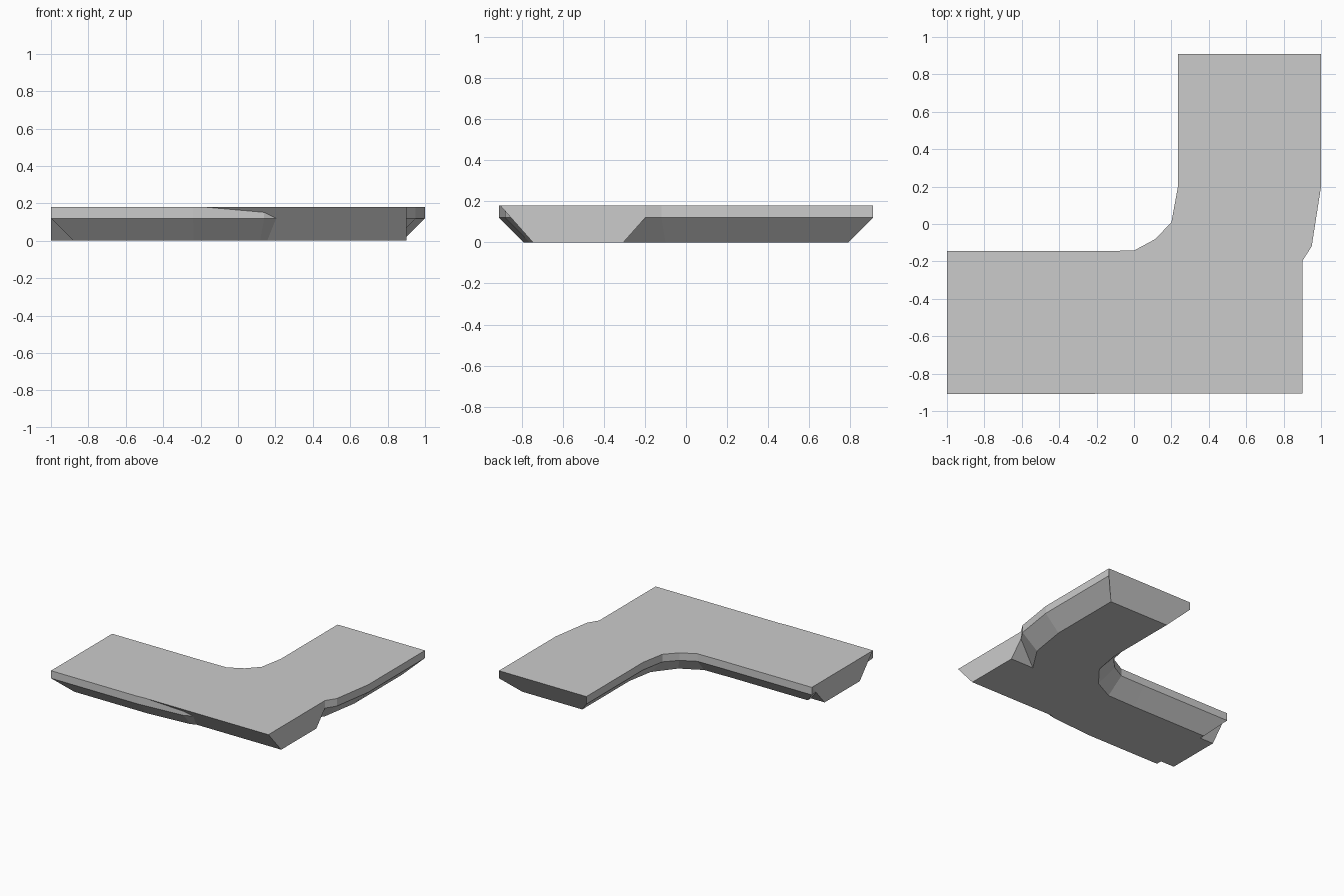
import bpy, bmesh
from mathutils import Vector

if "Cube" in bpy.data.objects:
    bpy.data.objects.remove(bpy.data.objects["Cube"])

TOP, LIP, INSET = 0.18, 0.12, 0.12


def finish(name, rings):
    """Loft closed rings of equal length and cap both ends."""
    bm = bmesh.new()
    loops = [[bm.verts.new(p) for p in ring] for ring in rings]
    n = len(loops[0])
    for a, b in zip(loops, loops[1:]):
        for i in range(n):
            j = (i + 1) % n
            bm.faces.new((a[i], a[j], b[j], b[i]))
    bm.faces.new(loops[0])
    bm.faces.new(loops[-1])
    bmesh.ops.recalc_face_normals(bm, faces=bm.faces)
    mesh = bpy.data.meshes.new(name)
    bm.to_mesh(mesh)
    bm.free()
    obj = bpy.data.objects.new(name, mesh)
    bpy.context.collection.objects.link(obj)
    return obj


# Curved slab: cross-section stations as (inner edge, outer edge)
stations = [
    ((-1.0, -0.145), (-1.0, -0.91)),
    ((-0.22, -0.145), (-0.24, -0.91)),
    ((0.0, -0.142), (0.14, -0.88)),
    ((0.115, -0.08), (0.59, -0.68)),
    ((0.2, 0.01), (0.95, -0.12)),
    ((0.235, 0.2), (1.0, 0.2)),
    ((0.235, 0.91), (1.0, 0.91)),
]
end_shift = {0: Vector((INSET, 0)), len(stations) - 1: Vector((0, -INSET))}

rings = []
for k, (inner, outer) in enumerate(stations):
    a, b = Vector(inner), Vector(outer)
    inward = (b - a).normalized() * INSET
    shift = end_shift.get(k, Vector((0, 0)))
    low_a, low_b = a + inward + shift, b - inward + shift
    rings.append([(*a, TOP), (*b, TOP), (*b, LIP),
                  (*low_b, 0), (*low_a, 0), (*a, LIP)])
finish("curved_slab", rings)

# Straight slab: plain trapezoid running the whole front
profile = [(-0.905, TOP), (-0.145, TOP), (-0.305, 0), (-0.745, 0)]
finish("straight_slab", [[(x, y, z) for y, z in profile] for x in (-1.0, 0.9)])
